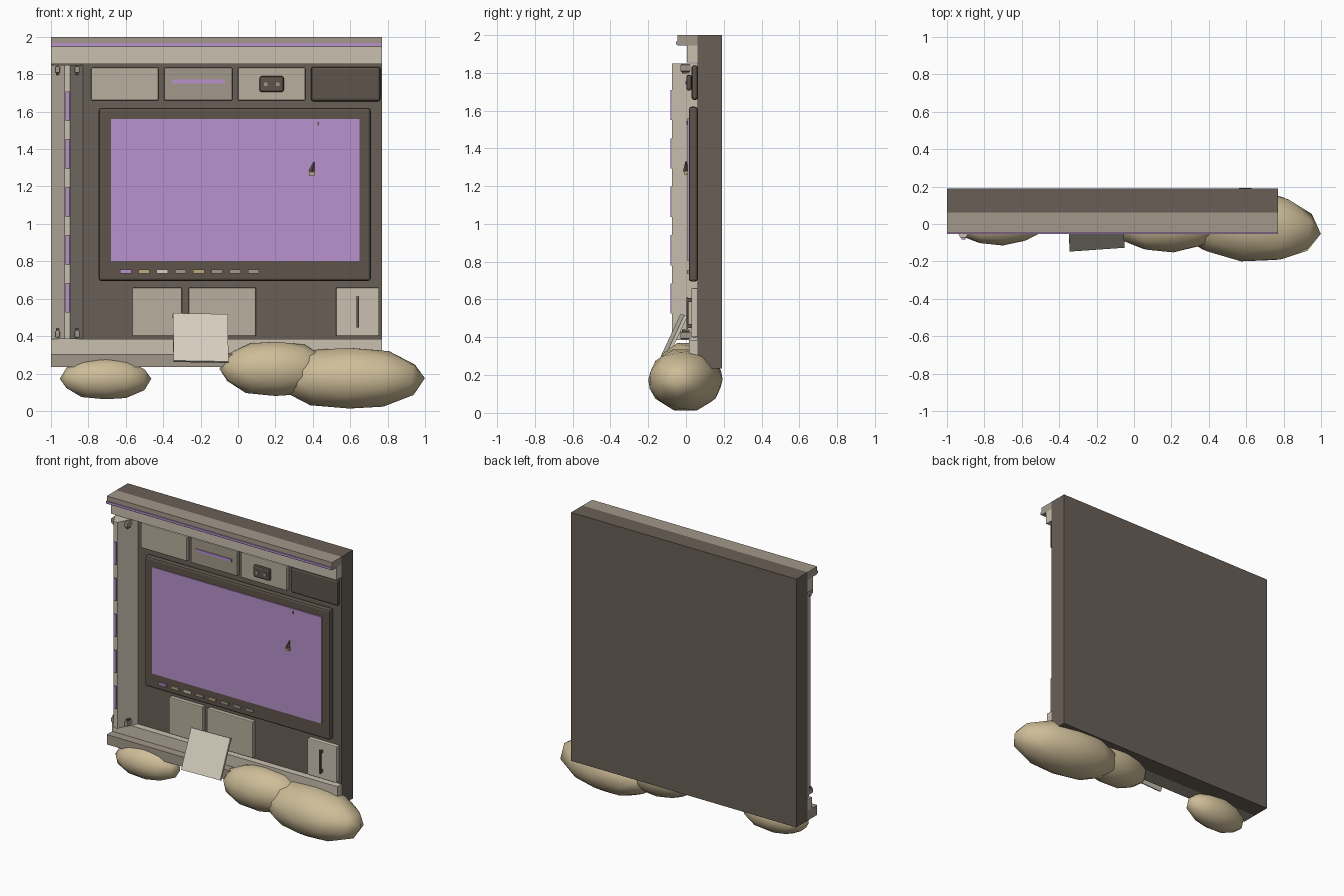
import bpy, bmesh
from math import radians
from mathutils import Matrix

cube = bpy.data.objects.get("Cube")
if cube:
    bpy.data.objects.remove(cube, do_unlink=True)


def material(name, rgb):
    def linear(c):
        c /= 255
        return c / 12.92 if c < 0.04 else ((c + 0.055) / 1.055) ** 2.4
    colour = [linear(c) for c in rgb] + [1]
    m = bpy.data.materials.new(name)
    m.use_nodes = True
    m.diffuse_color = colour
    m.node_tree.nodes["Principled BSDF"].inputs["Base Color"].default_value = colour
    return m


BROWN = material("wall brown", (106, 96, 86))
DARK = material("dark brown", (94, 84, 75))
GREY = material("warm grey", (162, 152, 138))
BEIGE = material("light beige", (202, 193, 176))
MID = material("mid beige", (184, 175, 158))
PALE = material("pale card", (216, 208, 192))
PURPLE = material("soft purple", (184, 146, 205))
TAN = material("tan", (190, 170, 125))
STONE = material("sandstone", (206, 189, 152))


def finish(name, bm, mat):
    bmesh.ops.recalc_face_normals(bm, faces=bm.faces)
    mesh = bpy.data.meshes.new(name)
    bm.to_mesh(mesh)
    bm.free()
    mesh.materials.append(mat)
    obj = bpy.data.objects.new(name, mesh)
    bpy.context.collection.objects.link(obj)
    return obj


def box(name, x, y, z, mat, bevel=0):
    """Box from (min, max) pairs along each axis."""
    bm = bmesh.new()
    bmesh.ops.create_cube(bm, size=1)
    for v in bm.verts:
        v.co = [(a + b) / 2 + c * (b - a) for (a, b), c in zip((x, y, z), v.co)]
    obj = finish(name, bm, mat)
    if bevel:
        mod = obj.modifiers.new("edge", "BEVEL")
        mod.width = bevel
        mod.segments = 2
    return obj


LEFT, RIGHT, FACE = -1.0, 0.77, 0.062
SPAN = (LEFT, RIGHT)

# Wall slab with stepped cornice and sill
box("wall", SPAN, (FACE, 0.19), (0.235, 2), BROWN)
box("cornice", SPAN, (-0.045, FACE), (1.945, 2), GREY)
box("cornice_light", SPAN, (-0.053, -0.045), (1.95, 1.966), PURPLE)
box("upper_beam", SPAN, (0.005, FACE), (1.855, 1.945), BEIGE)
box("lower_beam", SPAN, (0.015, FACE), (0.305, 0.385), BEIGE)
box("sill", SPAN, (-0.045, FACE), (0.235, 0.305), GREY)

# Tapered side pillar, extruded upwards from its plan
bm = bmesh.new()
plan = [(-1, FACE), (-0.928, -0.073), (-0.897, -0.073), (-0.83, FACE)]
base = bm.faces.new([bm.verts.new((x, y, 0.385)) for x, y in plan])
top = bmesh.ops.extrude_face_region(bm, geom=[base])["geom"]
bmesh.ops.translate(bm, vec=(0, 0, 1.465),
                    verts=[v for v in top if isinstance(v, bmesh.types.BMVert)])
finish("pillar", bm, BEIGE)

# Pillar lights and corner clips
for i in range(5):
    z = 0.605 + i * 0.256
    box("pillar_light", (-0.923, -0.902), (-0.082, -0.073), (z - 0.08, z + 0.08), PURPLE)
for x in (-0.965, -0.86):
    for z, tip in ((1.825, 1.81), (0.41, 0.425)):
        box("pillar_clip", (x - 0.013, x + 0.013), (-0.03, 0.04), (z - 0.018, z + 0.018), GREY, 0.005)
        box("clip_tip", (x - 0.008, x + 0.008), (-0.02, 0.03), (tip - 0.015, tip + 0.015), DARK)

# Row of panels above the screen
ROW = (1.66, 1.835)
box("plain_panel", (-0.785, -0.425), (0.03, FACE), ROW, MID, 0.006)
box("light_panel", (-0.395, -0.03), (0.03, FACE), ROW, GREY, 0.006)
box("panel_light_bar", (-0.35, -0.07), (0.023, 0.03), (1.752, 1.772), PURPLE)
box("socket_panel", (0, 0.36), (0.03, FACE), ROW, MID, 0.006)
box("socket", (0.115, 0.245), (0.002, 0.03), (1.705, 1.79), DARK, 0.012)
for x in (0.148, 0.212):
    box("socket_contact", (x - 0.01, x + 0.01), (-0.003, 0.002), (1.737, 1.757), GREY)
box("dark_panel", (0.39, 0.762), (0.03, FACE), (1.655, 1.84), DARK, 0.015)

# Screen with its frame
box("screen_frame", (-0.745, 0.71), (0.015, FACE), (0.695, 1.62), DARK, 0.014)
box("screen", (-0.68, 0.65), (0.008, 0.015), (0.803, 1.56), PURPLE)

# Indicator strip
for i, mat in enumerate((PURPLE, TAN, PALE, GREY, TAN, GREY, GREY, GREY)):
    x = -0.63 + i * 0.0975
    box("indicator", (x, x + 0.06), (0.006, 0.015), (0.736, 0.755), mat)

# Little marker on the screen
box("marker_base", (0.38, 0.408), (-0.008, 0.008), (1.26, 1.28), TAN)
bm = bmesh.new()
bmesh.ops.create_cone(bm, cap_ends=True, segments=4, radius1=0.016, radius2=0.003, depth=0.055)
marker = finish("marker_tip", bm, DARK)
marker.location = (0.4, 0, 1.305)
marker.rotation_euler = (0, radians(15), 0)
box("screen_speck", (0.425, 0.432), (0.003, 0.008), (1.525, 1.545), DARK)

# Panels below the screen
for name, x in (("lower_panel", (-0.565, -0.3)), ("wide_lower_panel", (-0.265, 0.095)),
                ("door_panel", (0.525, 0.755))):
    box(name, x, (0.028, FACE), (0.4, 0.66), BEIGE if name == "door_panel" else MID, 0.006)
box("door_handle", (0.633, 0.648), (0.002, 0.012), (0.445, 0.612), DARK, 0.004)
for z in (0.46, 0.597):
    box("handle_post", (0.634, 0.647), (0.01, 0.03), (z - 0.01, z + 0.01), DARK)

# Loose card leaning on the sill
card = box("leaning_card", (-0.147, 0.147), (-0.009, 0.009), (-0.14, 0.14), PALE)
card.location = (-0.2, -0.07, 0.39)
card.rotation_euler = (radians(-25), radians(1), radians(4))

# Boulders along the foot: centre, radii and yaw
for name, centre, radii, yaw in (
        ("small_boulder", (-0.708, 0, 0.172), (0.245, 0.115, 0.115), 3),
        ("middle_boulder", (0.2, 0, 0.225), (0.3, 0.152, 0.152), 4),
        ("large_boulder", (0.597, -0.003, 0.175), (0.405, 0.198, 0.17), -7)):
    bm = bmesh.new()
    bmesh.ops.create_icosphere(bm, subdivisions=2, radius=1,
                               matrix=Matrix.Rotation(radians(90), 4, "Y"))
    for v in bm.verts:
        v.co = [c * r for c, r in zip(v.co, radii)]
    for f in bm.faces:
        f.smooth = True
    rock = finish(name, bm, STONE)
    rock.location = centre
    rock.rotation_euler.z = radians(yaw)
